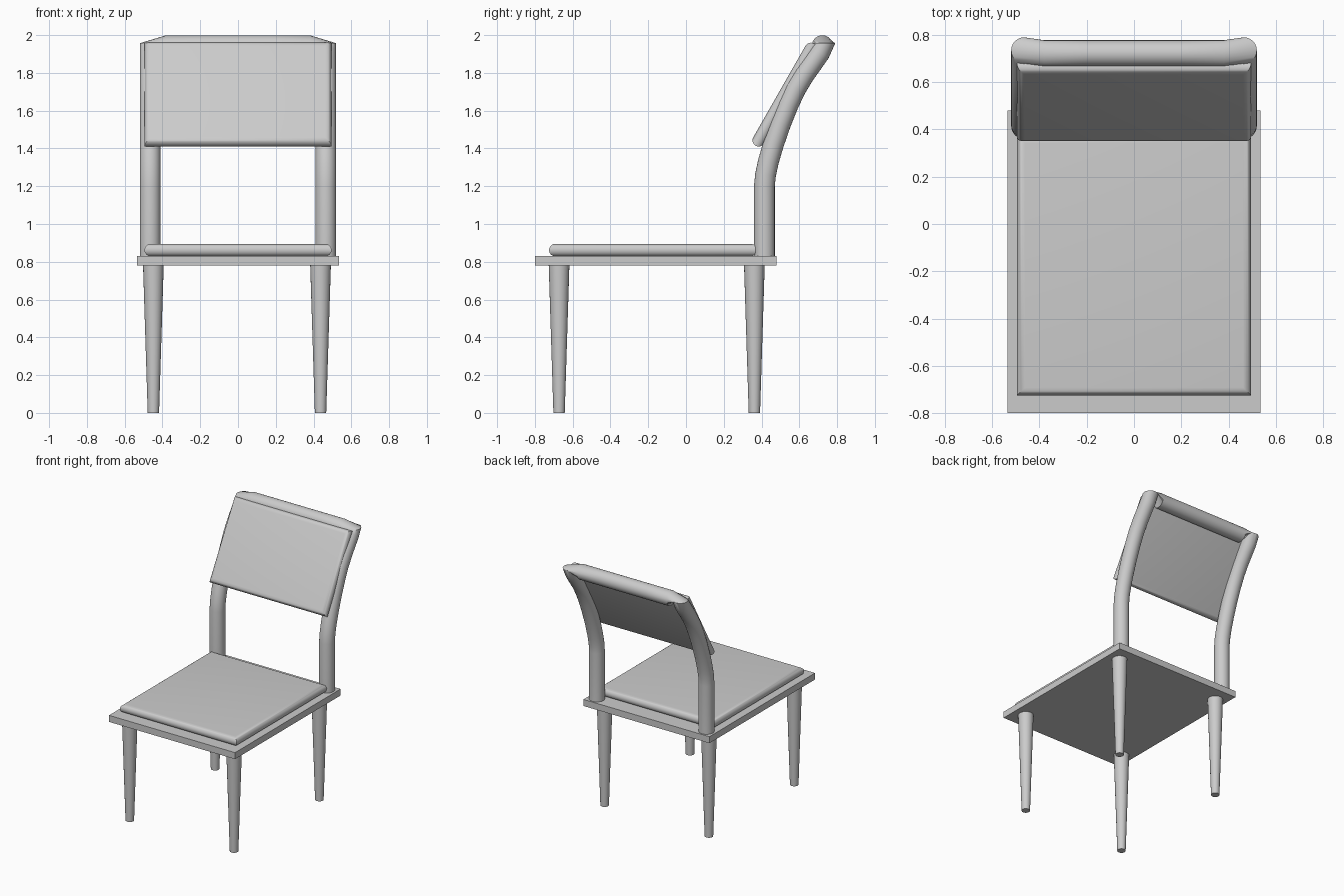
import bpy, bmesh
from math import sin, cos, pi, radians
from mathutils import Vector

if "Cube" in bpy.data.objects:
    bpy.data.objects.remove(bpy.data.objects["Cube"])


def loft(name, rings):
    """Skin a list of equal-length point rings and cap both ends."""
    bm = bmesh.new()
    rows = [[bm.verts.new(p) for p in ring] for ring in rings]
    n = len(rows[0])
    for a, b in zip(rows, rows[1:]):
        for i in range(n):
            j = (i + 1) % n
            bm.faces.new((a[i], a[j], b[j], b[i]))
    bm.faces.new(rows[0][::-1])
    bm.faces.new(rows[-1])
    bmesh.ops.recalc_face_normals(bm, faces=bm.faces)
    mesh = bpy.data.meshes.new(name)
    bm.to_mesh(mesh)
    bm.free()
    ob = bpy.data.objects.new(name, mesh)
    bpy.context.collection.objects.link(ob)
    bpy.ops.object.select_all(action='DESELECT')
    ob.select_set(True)
    bpy.context.view_layer.objects.active = ob
    bpy.ops.object.shade_smooth_by_angle(angle=radians(35))
    return ob


def circle(c, u, v, r, n=24):
    c, u, v = Vector(c), Vector(u), Vector(v)
    return [c + r * (cos(2 * pi * i / n) * u + sin(2 * pi * i / n) * v) for i in range(n)]


def cushion(name, w, d, t, loc, tilt=0):
    """Pad with half-round edges and mitred corners."""
    r, rings = t / 2, []
    for i in range(13):
        a = -pi / 2 + pi * i / 12
        x, y, z = w / 2 - r + r * cos(a), d / 2 - r + r * cos(a), r * sin(a)
        rings.append([(-x, -y, z), (x, -y, z), (x, y, z), (-x, y, z)])
    ob = loft(name, rings)
    ob.location = loc
    ob.rotation_euler.x = tilt
    return ob


# Seat board
loft("seat_board", [[(-.535, -.8, z), (.535, -.8, z), (.535, .48, z), (-.535, .48, z)]
                    for z in (.78, .83)])

# Seat cushion and tilted back cushion
cushion("seat_cushion", .99, 1.10, .066, (0, -.175, .862))
cushion("back_cushion", .99, .623, .066, (0, .523, 1.685), radians(60.3))

# Tapered legs
for side, x in (("left", -.448), ("right", .437)):
    for end, y in (("front", -.672), ("back", .362)):
        loft(f"{end}_{side}_leg", [circle((x, y, z), (1, 0, 0), (0, 1, 0), r)
                                   for z, r in ((0, .03), (.79, .055))])

# Back frame: one tube up a post, across the top rail and down the other post
path = [(.415, .83), (.415, 1.2), (.421, 1.26), (.436, 1.33), (.462, 1.42), (.5, 1.53),
        (.54, 1.63), (.58, 1.715), (.625, 1.79), (.675, 1.86), (.71, 1.91)]


def post(s):
    rings = []
    for i, (y, z) in enumerate(path):
        a, b = path[max(i - 1, 0)], path[min(i + 1, len(path) - 1)]
        t = Vector((0, b[0] - a[0], b[1] - a[1])).normalized()
        if i == 0:
            t = Vector((0, 0, 1))
        rings.append(circle((s * .465, y, z), (s, 0, 0), (0, t.z, -t.y), .055))
    rings.append(circle((s * .465, .735, 1.957), (s, 0, 0), (0, 1, 0), .055))
    return rings


rail = [circle((x, .722, 1.943), (0, 0, 1), (0, 1, 0), .056) for x in (-.38, -.2, 0, .2, .38)]
loft("back_frame", post(-1) + rail + post(1)[::-1])
